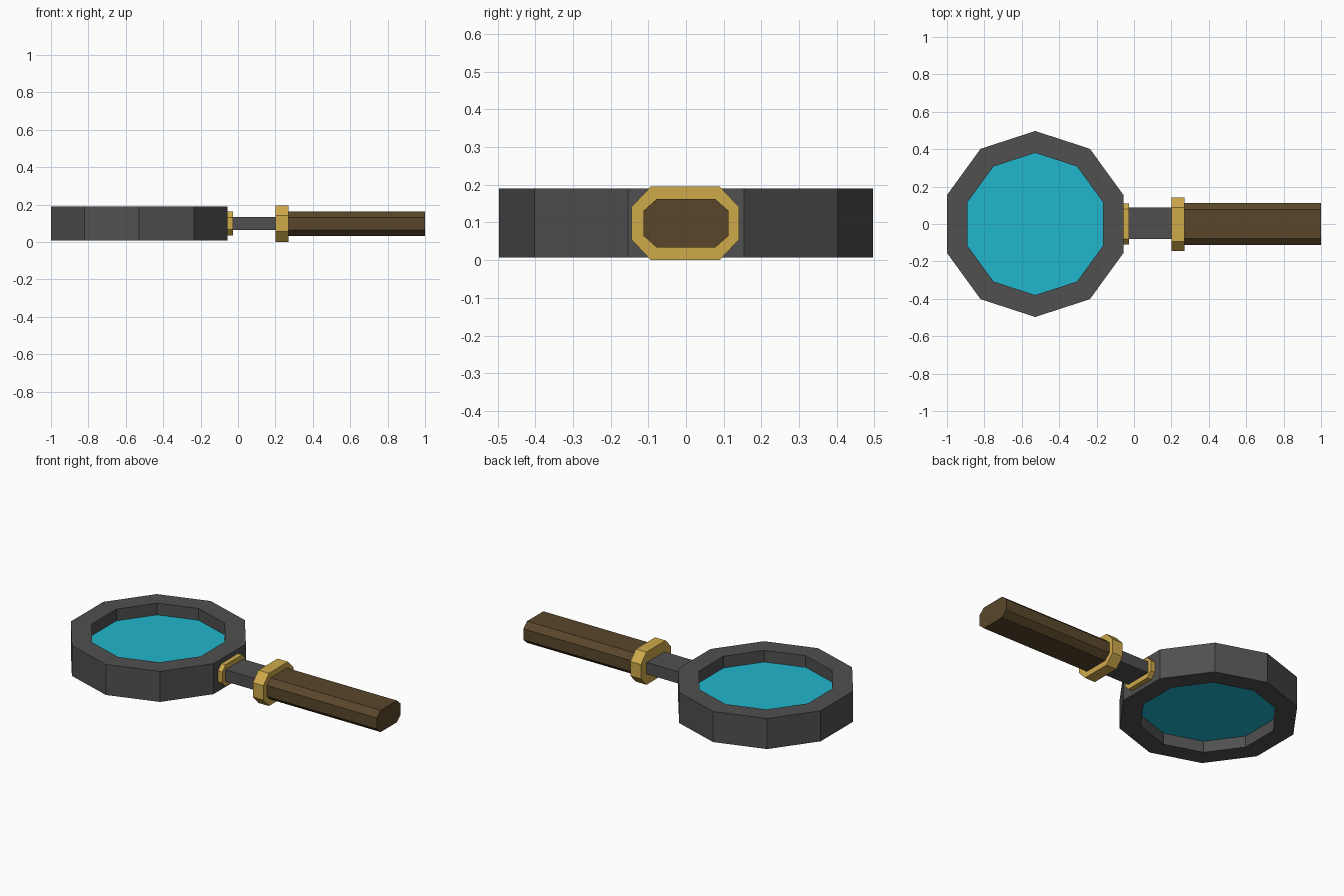
import bpy, bmesh, math

if "Cube" in bpy.data.objects:
    bpy.data.objects.remove(bpy.data.objects["Cube"])

ZC = 0.098   # height of the handle axis


def material(name, rgb):
    m = bpy.data.materials.new(name)
    m.diffuse_color = (*rgb, 1)
    m.use_nodes = True
    m.node_tree.nodes["Principled BSDF"].inputs["Base Color"].default_value = m.diffuse_color
    return m


iron = material("dark_iron", (0.08, 0.08, 0.08))
gold = material("brass", (0.62, 0.40, 0.07))
wood = material("dark_wood", (0.10, 0.062, 0.023))
glass = material("blue_glass", (0.015, 0.47, 0.61))


def finish(name, bm, mat):
    bmesh.ops.recalc_face_normals(bm, faces=bm.faces)
    me = bpy.data.meshes.new(name)
    bm.to_mesh(me)
    bm.free()
    ob = bpy.data.objects.new(name, me)
    bpy.context.collection.objects.link(ob)
    me.materials.append(mat)
    return ob


def decagon(bm, r, z):
    return [bm.verts.new((-0.528 + r * math.cos(math.radians(18 + 36 * i)),
                          r * math.sin(math.radians(18 + 36 * i)), z)) for i in range(10)]


def bridge(bm, a, b):
    n = len(a)
    for i in range(n):
        j = (i + 1) % n
        bm.faces.new((a[i], a[j], b[j], b[i]))


def bar(name, x0, x1, profile, mat, y=0.0):
    """Extrude a (y, z) profile along x."""
    bm = bmesh.new()
    a, b = ([bm.verts.new((x, y + py, ZC + pz)) for py, pz in profile] for x in (x0, x1))
    bridge(bm, a, b)
    bm.faces.new(a)
    bm.faces.new(b)
    return finish(name, bm, mat)


def octagon(w, h, fw, fh):
    """Half width and height, with half lengths of the flat top and side."""
    return [(w, -fh), (w, fh), (fw, h), (-fw, h), (-w, fh), (-w, -fh), (-fw, -h), (fw, -h)]


# lens frame: square-section ten-sided ring
bm = bmesh.new()
loops = [decagon(bm, r, z) for r, z in ((0.497, 0.007), (0.497, 0.19), (0.38, 0.19), (0.38, 0.007))]
for i in range(4):
    bridge(bm, loops[i], loops[(i + 1) % 4])
finish("lens_frame", bm, iron)

# lens: recessed slab
bm = bmesh.new()
low, high = decagon(bm, 0.38, 0.076), decagon(bm, 0.38, 0.12)
bridge(bm, low, high)
bm.faces.new(low)
bm.faces.new(high)
finish("lens", bm, glass)

# handle parts
bar("frame_collar", -0.065, -0.027, octagon(0.11, 0.064, 0.08, 0.032), gold)
bar("neck", -0.03, 0.21, [(0.084, -0.035), (0.084, 0.035), (-0.084, 0.035), (-0.084, -0.035)], iron, 0.003)
bar("handle_collar", 0.2, 0.27, octagon(0.143, 0.098, 0.091, 0.043), gold, -0.002)
bar("handle", 0.26, 1.0, octagon(0.113, 0.065, 0.077, 0.033), wood)
